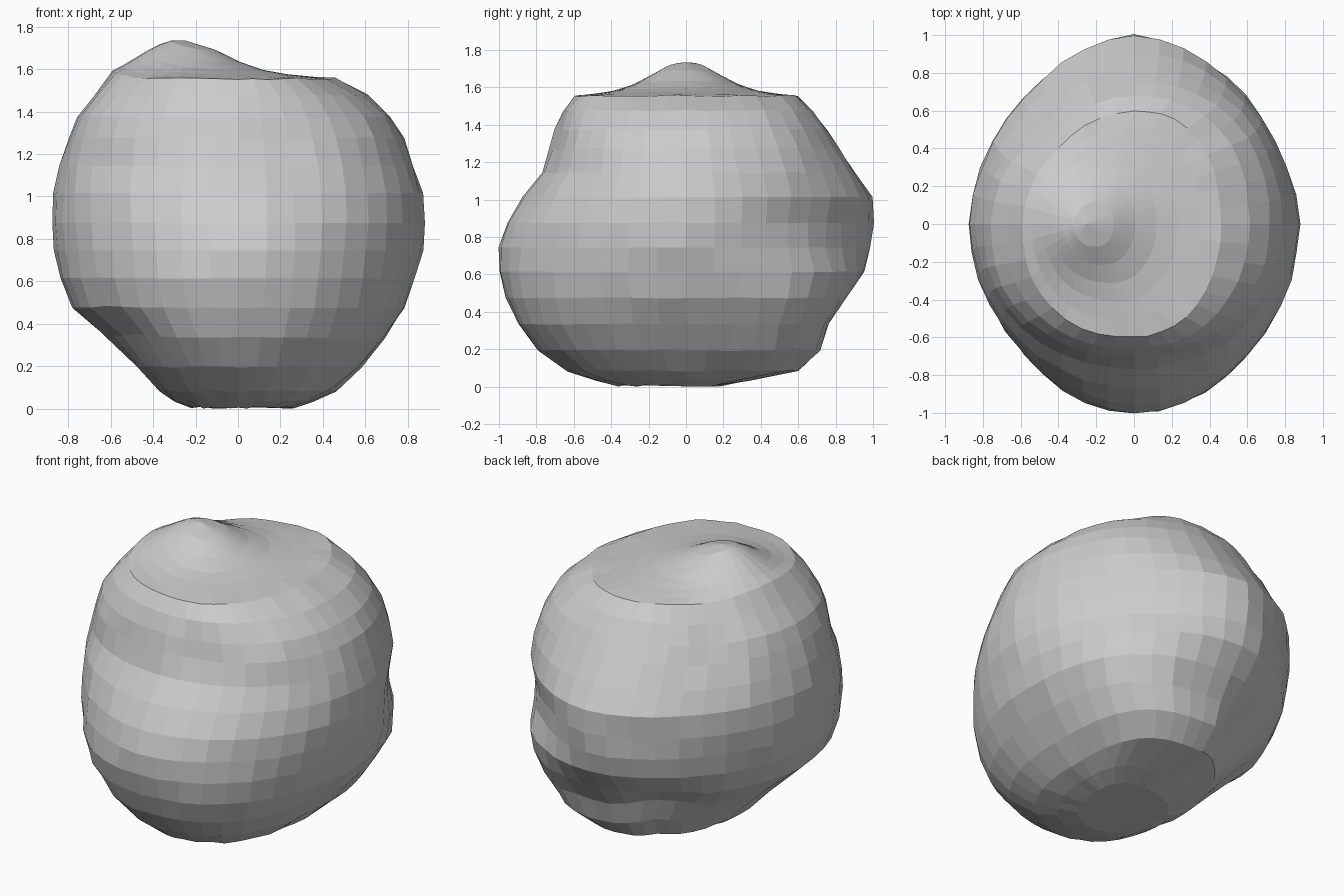
import bpy, bmesh, math, random
from mathutils import Vector

if "Cube" in bpy.data.objects:
    bpy.data.objects.remove(bpy.data.objects["Cube"])

random.seed(4)
SEG = 40
CENTRE = Vector((0, 0, 0.85))

# Horizontal slices: height, left, right, front and back reach
SLICES = [
    (0.01, .22, .26, .36, .18),
    (0.04, .30, .36, .48, .33),
    (0.09, .37, .46, .63, .60),
    (0.20, .48, .58, .79, .72),
    (0.34, .62, .69, .90, .77),
    (0.48, .78, .78, .96, .86),
    (0.62, .84, .83, 1.0, .96),
    (0.75, .87, .87, 1.0, .99),
    (0.88, .88, .88, .96, 1.0),
    (1.02, .87, .87, .87, 1.0),
    (1.15, .84, .83, .77, .91),
    (1.28, .80, .78, .73, .82),
    (1.38, .76, .72, .70, .75),
    (1.48, .68, .61, .66, .68),
    (1.56, .59, .46, .60, .60),
]

# Corner fullness at the foot, the waist and the top (2 = round, more = boxy)
FULLNESS = {
    (True, True): (3.2, 1.6, 2.3),     # back right
    (False, True): (1.8, 1.7, 1.8),    # back left
    (False, False): (2.2, 1.8, 2.3),   # front left
    (True, False): (2.3, 1.9, 2.1),    # front right
}

# Shallow dents: position, radius, depth
DENTS = [
    (Vector((-.25, .66, .32)), .22, .07),
    (Vector((-.52, .48, 1.32)), .20, .04),
    (Vector((.22, -.68, 1.30)), .13, .02),
    (Vector((-.52, -.55, .40)), .20, .03),
]


def outline(z, left, right, front, back):
    """Slice outline with its own reach and fullness in each quarter."""
    waist = math.exp(-((z - .82) / .36) ** 2)
    points = []
    for i in range(SEG):
        a = 2 * math.pi * i / SEG
        c, s = math.cos(a), math.sin(a)
        foot, mid, top = FULLNESS[(c > 0, s > 0)]
        end = foot if z < .82 else top
        power = end + (mid - end) * waist
        k = (abs(c) ** power + abs(s) ** power) ** (-1 / power)
        points.append((c * k * (right if c > 0 else left),
                       s * k * (back if s > 0 else front)))
    return points


def crown(x, y):
    """Extra height of the off-centre peak."""
    return .155 * math.exp(-((x + .27) / .19) ** 2 / 2 - (y / .17) ** 2 / 2)


def weathered(p):
    """Push a point inwards at the dents and roughen it slightly."""
    push = sum(d * math.exp(-((p - c).length / r) ** 2) for c, r, d in DENTS)
    inward = (CENTRE - p).normalized()
    return p + inward * (push + random.uniform(-.006, .006))


bm = bmesh.new()
rings = []

# Sides of the boulder, pinched towards the front and back bulges
for z, *reach in SLICES:
    ring = []
    for x, y in outline(z, *reach):
        p = weathered(Vector((x, y, z + (crown(x, y) if z > 1.5 else 0))))
        p.z = max(p.z, 0)
        ring.append(bm.verts.new(p))
    rings.append(ring)

# Flat top with the raised peak, its rings closing in under the peak
PEAK_X = -.25
for k in (.85, .68, .52, .36, .2):
    ring = []
    for x, y in outline(1.56, *SLICES[-1][1:]):
        x, y = PEAK_X * (1 - k) + x * k, y * k
        z = 1.56 + .03 * (1 - k * k) + crown(x, y)
        ring.append(bm.verts.new((x, y, z)))
    rings.append(ring)

# Skin between rings, then close both ends
for lower, upper in zip(rings, rings[1:]):
    for i in range(SEG):
        j = (i + 1) % SEG
        bm.faces.new((lower[i], lower[j], upper[j], upper[i]))
bm.faces.new(rings[0][::-1])
tip = bm.verts.new((PEAK_X, 0, 1.74))
for i in range(SEG):
    bm.faces.new((rings[-1][i], rings[-1][(i + 1) % SEG], tip))

# Rest the boulder exactly on the ground
low = min(v.co.z for v in bm.verts)
for v in bm.verts:
    v.co.z -= low
bmesh.ops.recalc_face_normals(bm, faces=bm.faces)

mesh = bpy.data.meshes.new("boulder")
bm.to_mesh(mesh)
bm.free()
boulder = bpy.data.objects.new("boulder", mesh)
bpy.context.collection.objects.link(boulder)
